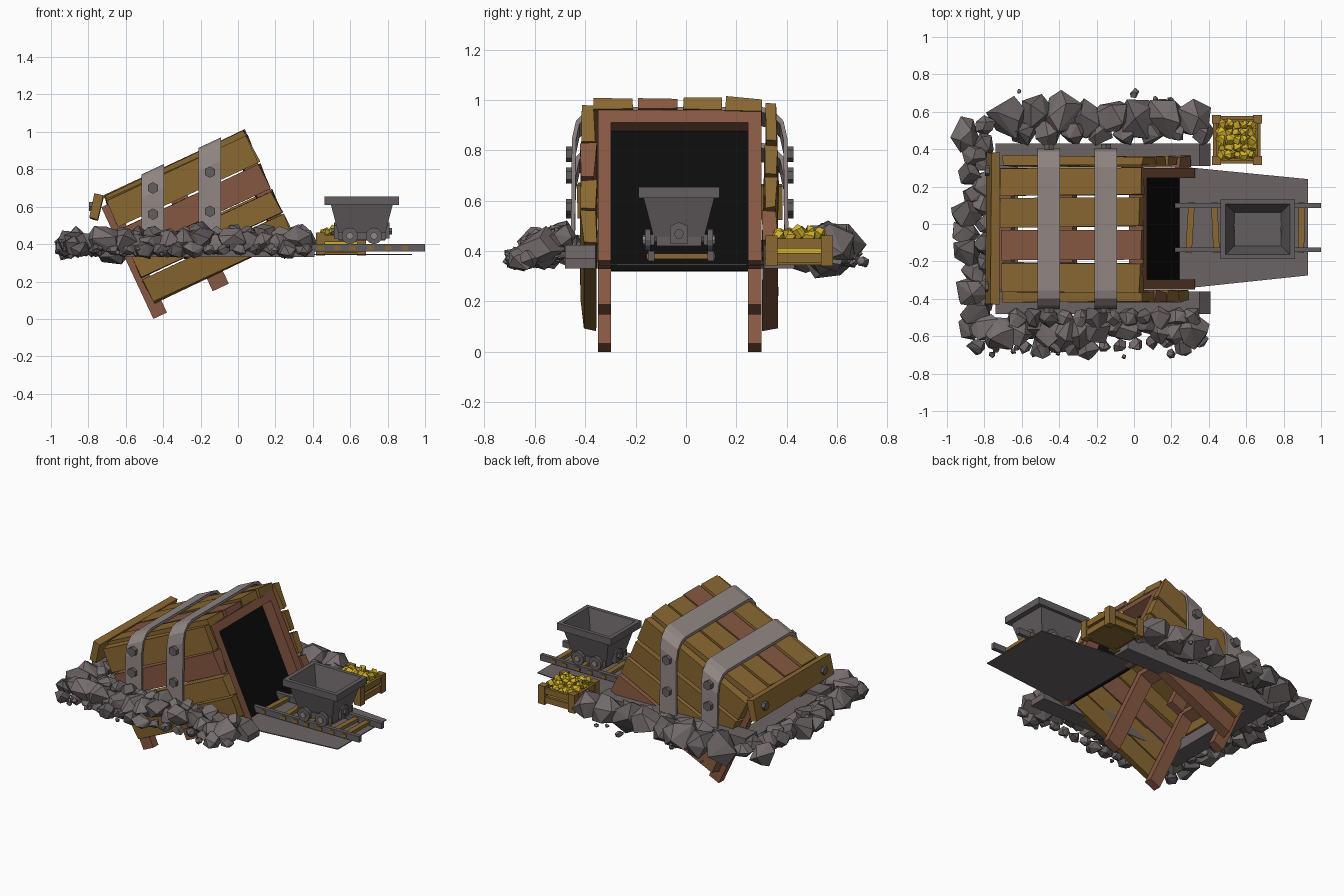
import bpy, bmesh, math, random
from mathutils import Matrix, Vector

if "Cube" in bpy.data.objects:
    bpy.data.objects.remove(bpy.data.objects["Cube"])
random.seed(7)
CY = -0.025                                          # centre line of the mine in y
TILT = Matrix.Rotation(math.radians(-25), 4, 'Y')    # lean of the timber house


def material(name, rgb):
    m = bpy.data.materials.new(name)
    lin = [((c / 255 + 0.055) / 1.055) ** 2.4 for c in rgb]
    m.diffuse_color = (*lin, 1)
    m.use_nodes = True
    m.node_tree.nodes["Principled BSDF"].inputs["Base Color"].default_value = m.diffuse_color
    return m


OLIVE = material("olive wood", (138, 104, 50))
BROWN = material("red brown wood", (134, 88, 66))
GOLD = material("gold", (208, 176, 42))
BAND = material("light iron", (146, 135, 132))
IRON = material("dark iron", (100, 95, 97))
ROCK = material("rock grey", (118, 109, 109))
ROCK2 = material("dark rock grey", (100, 93, 94))
FLOOR = material("floor grey", (108, 100, 101))
BLACK = material("tunnel black", (12, 12, 12))


def finish(name, bm, mat, matrix=None):
    if matrix is not None:
        bm.transform(matrix)
    bmesh.ops.recalc_face_normals(bm, faces=bm.faces)
    me = bpy.data.meshes.new(name)
    bm.to_mesh(me)
    bm.free()
    me.materials.append(mat)
    ob = bpy.data.objects.new(name, me)
    bpy.context.collection.objects.link(ob)
    return ob


def box(name, x, y, z, mat, matrix=None, jitter=0.0):
    """Box from (min, max) ranges, optionally with roughened corners."""
    bm = bmesh.new()
    bmesh.ops.create_cube(bm, size=1)
    for v in bm.verts:
        v.co = [r[0] + (r[1] - r[0]) * (c + 0.5) + random.uniform(-jitter, jitter)
                for r, c in zip((x, y, z), v.co)]
    return finish(name, bm, mat, matrix)


def disc(name, centre, r, depth, sides, mat, axis='Y'):
    bm = bmesh.new()
    bmesh.ops.create_cone(bm, cap_ends=True, segments=sides, radius1=r, radius2=r, depth=depth)
    rot = Matrix.Rotation(math.pi / 2, 4, 'X' if axis == 'Y' else 'Y')
    return finish(name, bm, mat, Matrix.Translation(centre) @ rot)


def skin(name, loops, mat, close=False):
    """Join equal closed loops of points; cap the ends unless the run is closed."""
    bm = bmesh.new()
    rings = [[bm.verts.new(p) for p in l] for l in loops]
    pairs = list(zip(rings, rings[1:])) + ([(rings[-1], rings[0])] if close else [])
    n = len(rings[0])
    for a, b in pairs:
        for i in range(n):
            bm.faces.new((a[i], a[(i + 1) % n], b[(i + 1) % n], b[i]))
    if not close:
        bm.faces.new(rings[0])
        bm.faces.new(rings[-1])
    return finish(name, bm, mat)


def lump(name, c, r, mat, points=11, flat=0.85):
    """Angular stone: convex hull of random points on a ball."""
    bm = bmesh.new()
    for i in range(points):
        t = math.acos(1 - 2 * (i + 0.5) / points)
        p = i * 2.4 + random.uniform(-0.45, 0.45)
        k = r * random.uniform(0.85, 1.15)
        bm.verts.new((k * math.sin(t) * math.cos(p), k * math.sin(t) * math.sin(p), k * math.cos(t)))
    bmesh.ops.convex_hull(bm, input=bm.verts)
    bm.transform(Matrix.Rotation(random.uniform(0, 6.3), 4, Vector((random.random(), random.random(), 0.3))))
    for v in bm.verts:
        v.co.z *= flat
        v.co = v.co + Vector(c)
        v.co.x = max(v.co.x, -1.0)
    return finish(name, bm, mat)


# Timber frame: posts and cross beams, tilted
for label, u0, u1 in (("back", -0.41, -0.33), ("middle", -0.06, 0.035), ("front", 0.368, 0.448)):
    for side in (-1, 1):
        y = sorted((CY + side * 0.272, CY + side * 0.325))
        box(label + "_post", (u0, u1), y, (0.1915, 0.85), BROWN, TILT)
    box(label + "_lintel", (u0, u1), (CY - 0.272, CY + 0.272), (0.795, 0.85), BROWN, TILT)

# Dark tunnel mouth
box("tunnel_dark", (0.36, 0.368), (CY - 0.272, CY + 0.272), (0.185, 0.80), BLACK, TILT)

# Roof planks
for i, y in enumerate((-0.36, -0.19, -0.015, 0.155)):
    box("roof_plank", (-0.37, 0.455), (y, y + 0.15), (0.852, 0.897),
        BROWN if i == 1 else OLIVE, TILT, 0.008)

# Side planks
for side in (-1, 1):
    for i, (w0, w1) in enumerate(((0.27, 0.40), (0.42, 0.55), (0.565, 0.70), (0.72, 0.87))):
        red = (side == -1 and i == 2) or (side == 1 and i == 0)
        y = sorted((CY + side * 0.335, CY + side * 0.388))
        box("side_plank", (-0.37, 0.455), y, (w0, w1), BROWN if red else OLIVE, TILT, 0.009)

# Loose plank across the back, with bolts
LEAN = Matrix.Translation((-0.755, CY, 0.6)) @ Matrix.Rotation(math.radians(12), 4, 'Y')
box("back_plank", (-0.024, 0.024), (-0.405, 0.405), (-0.068, 0.068), OLIVE, LEAN, 0.005)
for side in (-1, 1):
    disc("back_bolt", (-0.785, CY + side * 0.31, 0.6), 0.028, 0.025, 6, IRON, 'X')

# Iron bands that hang straight down and follow the roof slope
half = [(0.432, None), (0.428, -0.125), (0.412, -0.055), (0.372, -0.012), (0.33, 0.0)]
inner = [(0.416, None), (0.412, -0.13), (0.398, -0.065), (0.362, -0.03), (0.32, -0.018)]
for xc, bolts in ((-0.455, (0.70, 0.56)), (-0.15, (0.785, 0.575))):
    loops = []
    for (yo, zo), (yi, zi) in zip(half, inner):
        def at(dx, y, z):
            roof = (0.918 + 0.423 * (xc + dx)) / 0.906
            return (xc + dx, y, 0.40 if z is None else roof + z)
        loops.append([at(-0.06, yo, zo), at(0.06, yo, zo), at(0.06, yi, zi), at(-0.06, yi, zi)])
    mirrored = [[(x, -y, z) for x, y, z in l] for l in reversed(loops)]
    band = skin("iron_band", [[(x, y + CY, z) for x, y, z in l] for l in loops + mirrored], BAND)
    for z in bolts:
        for side in (-1, 1):
            disc("band_bolt", (xc, CY + side * 0.438, z), 0.031, 0.028, 6, IRON)

# Stone footing around the house, with sloped front ends
for side in (-1, 1):
    y0, y1 = CY + side * 0.335, CY + side * 0.455
    skin("footing_side", [[(-0.74, y, 0.33), (0.41, y, 0.33), (0.41, y, 0.37), (0.35, y, 0.425), (-0.74, y, 0.425)]
                          for y in (y0, y1)], FLOOR)
box("footing_back", (-0.74, -0.62), (CY - 0.34, CY + 0.34), (0.33, 0.40), FLOOR)

# Floor plate in front of the mouth
skin("floor_plate", [[(0.22, -0.35, z), (0.93, -0.275, z), (0.93, 0.24, z), (0.22, 0.31, z)]
                     for z in (0.342, 0.348)], FLOOR)

# Rails and sleepers
for y in (-0.138, 0.098):
    box("rail", (0.21, 1.0), (y - 0.013, y + 0.013), (0.36, 0.40), IRON)
for x in (0.30, 0.435, 0.53, 0.62, 0.715, 0.81, 0.895):
    turn = Matrix.Translation((x, -0.02, 0)) @ Matrix.Rotation(random.uniform(-0.07, 0.07), 4, 'Z')
    box("sleeper", (-0.017, 0.017), (-0.136, 0.136), (0.368, 0.39), OLIVE, turn)

# Mine cart
CX, CCY = 0.662, -0.028
tub = [(0.455, 0.125, 0.10), (0.61, 0.165, 0.14), (0.61, 0.2, 0.16), (0.655, 0.2, 0.16),
       (0.655, 0.172, 0.135), (0.50, 0.125, 0.09)]
skin("cart_tub", [[(CX + a * hx, CCY + b * hy, z) for a, b in ((-1, -1), (1, -1), (1, 1), (-1, 1))]
                  for z, hx, hy in tub], IRON)
box("cart_underframe", (0.54, 0.785), (CCY - 0.09, CCY + 0.09), (0.42, 0.458), IRON)
for side in (-1, 1):
    box("cart_side_beam", (0.535, 0.79), (CCY + side * 0.105 - 0.008, CCY + side * 0.105 + 0.008),
        (0.425, 0.465), IRON)
    ex = CX + side * 0.135
    skin("cart_end_plate", [[(ex + d, CCY + y, z) for y, z in
                             ((-0.035, 0.43), (0.035, 0.43), (0.035, 0.50), (0, 0.515), (-0.035, 0.50))]
                            for d in (-0.013, 0.013)], IRON)
    disc("cart_end_bolt", (ex + side * 0.016, CCY, 0.468), 0.02, 0.022, 6, IRON, 'X')
    for x in (0.598, 0.727):
        disc("cart_wheel", (x, CCY + side * 0.124, 0.444), 0.044, 0.022, 12, IRON)
        disc("wheel_hub", (x, CCY + side * 0.138, 0.444), 0.02, 0.012, 8, BAND)
for x in (0.598, 0.727):
    disc("cart_axle", (x, CCY, 0.444), 0.012, 0.25, 8, IRON)

# Gold crate
GX, GY = 0.55, 0.45
for a in (-1, 1):
    for b in (-1, 1):
        px, py = GX + a * 0.11, GY + b * 0.11
        box("crate_post", (px - 0.024, px + 0.024), (py - 0.024, py + 0.024), (0.34, 0.462), OLIVE)
    for z in (0.352, 0.41):
        box("crate_slat", (GX - 0.1, GX + 0.1), (GY + a * 0.118 - 0.009, GY + a * 0.118 + 0.009), (z, z + 0.04), OLIVE)
        box("crate_slat", (GX + a * 0.118 - 0.009, GX + a * 0.118 + 0.009), (GY - 0.1, GY + 0.1), (z, z + 0.04), OLIVE)
box("crate_bottom", (GX - 0.11, GX + 0.11), (GY - 0.11, GY + 0.11), (0.345, 0.36), OLIVE)
for i in range(5):
    for j in range(5):
        x, y = (i - 2) * 0.04, (j - 2) * 0.04
        top = 0.475 - 1.6 * (x * x + y * y)
        lump("gold_nugget", (GX + x, GY + y, top + random.uniform(-0.02, 0.018)), random.uniform(0.025, 0.036), GOLD, 8)
box("gold_fill", (GX - 0.1, GX + 0.1), (GY - 0.1, GY + 0.1), (0.36, 0.425), GOLD)


# Rubble piled on three sides
def rubble(x, y, z, r):
    lump("rubble", (x, y, z), r, random.choice((ROCK, ROCK, ROCK2)))


U = random.uniform
for i in range(15):                                   # front row
    x = -0.88 + i * 0.085
    rubble(x, -0.555 + U(-0.03, 0.03), 0.40 + U(-0.01, 0.03), U(0.07, 0.10))
    rubble(x + 0.04, U(-0.67, -0.62), 0.37, U(0.035, 0.065))
    if i > 2:
        rubble(x, -0.50, 0.44 + U(0, 0.03), U(0.045, 0.07))
for i in range(8):                                    # rear row
    x = -0.66 + i * 0.138
    rubble(x, 0.57 + U(-0.02, 0.03), 0.41 + U(-0.02, 0.02), U(0.10, 0.125))
    rubble(x + 0.06, 0.49, 0.42, U(0.05, 0.08))
for i in range(10):                                   # behind the house
    y = -0.47 + i * 0.105
    rubble(-0.875 + U(-0.03, 0.03), y, 0.39 + U(-0.01, 0.03), U(0.065, 0.095))
    rubble(U(-0.82, -0.79), y + 0.05, 0.40, U(0.05, 0.07))
for i in range(16):                                   # loose chips
    rubble(U(-0.85, 0.38), random.choice((U(-0.72, -0.66), U(0.66, 0.71))), U(0.34, 0.39), U(0.012, 0.028))
